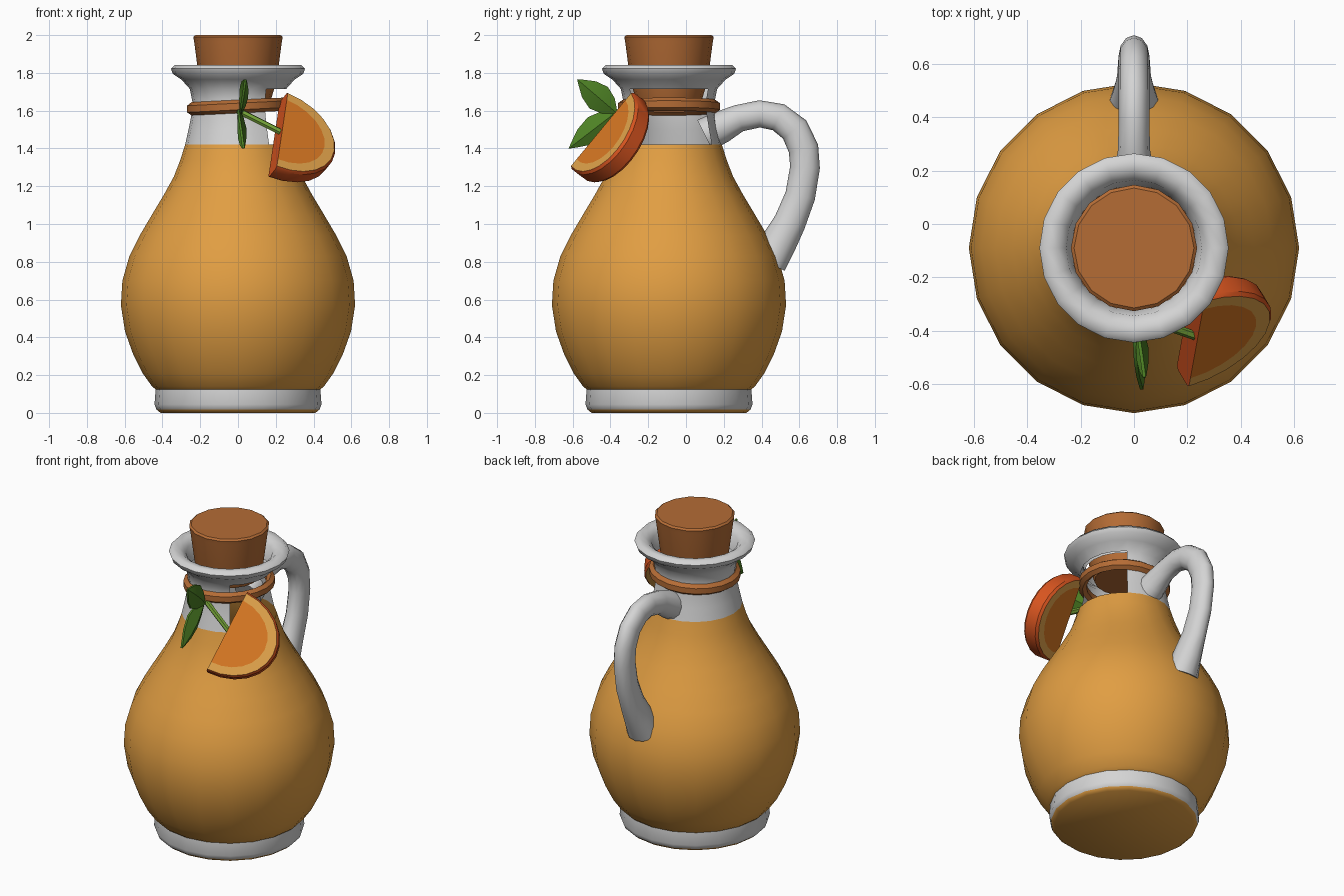
import bpy, bmesh, math
from mathutils import Vector

if "Cube" in bpy.data.objects:
    bpy.data.objects.remove(bpy.data.objects["Cube"])

AXIS_Y = -0.09   # bottle axis is shifted forward, the handle balances it


def mat(name, rgb):
    m = bpy.data.materials.new(name)
    m.diffuse_color = (*rgb, 1)
    m.use_nodes = True
    m.node_tree.nodes["Principled BSDF"].inputs["Base Color"].default_value = m.diffuse_color
    return m


AMBER = mat("amber glaze", (0.75, 0.34, 0.055))
WHITE = mat("pale grey", (0.66, 0.66, 0.66))
CORK = mat("cork brown", (0.46, 0.15, 0.036))
RIND = mat("rind red orange", (0.69, 0.09, 0.014))
PULP = mat("pulp orange", (0.70, 0.19, 0.017))
PITH = mat("pith yellow", (0.76, 0.37, 0.07))
LEAF = mat("leaf green", (0.075, 0.22, 0.018))
STEM = mat("stem green", (0.16, 0.33, 0.035))


def finish(name, bm, mats, angle=40, recalc=True):
    if recalc:
        bmesh.ops.recalc_face_normals(bm, faces=bm.faces)
    me = bpy.data.meshes.new(name)
    bm.to_mesh(me)
    bm.free()
    for m in mats:
        me.materials.append(m)
    ob = bpy.data.objects.new(name, me)
    bpy.context.collection.objects.link(ob)
    bpy.ops.object.select_all(action='DESELECT')
    ob.select_set(True)
    bpy.context.view_layer.objects.active = ob
    bpy.ops.object.shade_smooth_by_angle(angle=math.radians(angle))
    return ob


def skin(bm, rings, closed=True, mats=None):
    """Bridge consecutive rings of points with quads."""
    vs = [[bm.verts.new(p) for p in r] for r in rings]
    n = len(vs[0])
    for k in range(len(vs) - 1):
        for i in range(n if closed else n - 1):
            j = (i + 1) % n
            f = bm.faces.new((vs[k][i], vs[k][j], vs[k + 1][j], vs[k + 1][i]))
            if mats:
                f.material_index = mats[k]
    return vs


def circle(r, z, n):
    return [(r * math.cos(2 * math.pi * i / n), AXIS_Y + r * math.sin(2 * math.pi * i / n), z)
            for i in range(n)]


def lathe(bm, prof, n=20, mats=None):
    return skin(bm, [circle(r, z, n) for r, z in prof], True, mats)


# Body: amber with a pale band above the foot
prof = [(0.41, 0), (0.432, 0.018), (0.442, 0.045), (0.436, 0.125), (0.455, 0.14), (0.505, 0.21),
        (0.555, 0.31), (0.598, 0.43), (0.62, 0.57), (0.612, 0.70), (0.575, 0.83), (0.52, 0.94),
        (0.455, 1.05), (0.395, 1.15), (0.34, 1.25), (0.305, 1.34), (0.28, 1.42)]
bm = bmesh.new()
v = lathe(bm, prof, mats=[1 if 0.01 < p[1] < 0.12 else 0 for p in prof[:-1]])
bm.faces.new(v[0])
finish("bottle_body", bm, [AMBER, WHITE], 45)

# Neck and flared lip, with the opening on the right side of the neck
bm = bmesh.new()
lathe(bm, [(0.28, 1.42), (0.262, 1.50), (0.246, 1.58), (0.242, 1.65), (0.255, 1.715),
           (0.30, 1.765), (0.345, 1.795), (0.355, 1.822), (0.335, 1.843), (0.29, 1.838),
           (0.255, 1.81), (0.235, 1.715)])
bmesh.ops.recalc_face_normals(bm, faces=bm.faces)
gap = [f for f in bm.faces if f.calc_center_median().x > 0.145 and f.calc_center_median().z < 1.70]
bmesh.ops.delete(bm, geom=gap, context='FACES')
finish("neck_and_lip", bm, [WHITE], 60, False)

# Cork stopper
bm = bmesh.new()
v = lathe(bm, [(0.175, 1.66), (0.205, 1.76), (0.232, 1.965), (0.237, 1.99), (0.225, 2.0)], 16)
bm.faces.new(v[0])
bm.faces.new(v[-1])
finish("cork_stopper", bm, [CORK], 40)

# Handle: elliptical tube in the y-z plane (y, z, in-plane radius, half width)
path = [(0.10, 1.47, 0.09, 0.09), (0.19, 1.515, 0.085, 0.075), (0.28, 1.56, 0.072, 0.06),
        (0.39, 1.583, 0.072, 0.058), (0.49, 1.565, 0.075, 0.058), (0.575, 1.50, 0.078, 0.058),
        (0.622, 1.40, 0.08, 0.058), (0.63, 1.30, 0.079, 0.058), (0.605, 1.15, 0.08, 0.06),
        (0.55, 1.01, 0.085, 0.064), (0.49, 0.90, 0.095, 0.08), (0.44, 0.79, 0.09, 0.10)]
rings = []
for k, (y, z, a, b) in enumerate(path):
    p, q = path[max(k - 1, 0)], path[min(k + 1, len(path) - 1)]
    t = Vector((0, q[0] - p[0], q[1] - p[1])).normalized()
    nrm = Vector((0, -t.z, t.y))
    rings.append([Vector((0, y, z)) + nrm * a * math.cos(s) + Vector((b * math.sin(s), 0, 0))
                  for s in [2 * math.pi * i / 12 for i in range(12)]])
bm = bmesh.new()
v = skin(bm, rings)
bm.faces.new(v[0])
bm.faces.new(v[-1])
finish("handle", bm, [WHITE], 60)

# Cord around the neck, slightly tilted
rings = []
for i in range(20):
    a = 2 * math.pi * i / 20
    ring = []
    for j in range(6):
        s = 2 * math.pi * (j + 0.5) / 6
        r = 0.246 + 0.028 * math.cos(s)
        x = r * math.cos(a)
        ring.append((x, AXIS_Y + r * math.sin(a), 1.622 + 0.035 * math.sin(s) + 0.05 * x))
    rings.append(ring)
bm = bmesh.new()
skin(bm, rings + rings[:1])
bmesh.ops.remove_doubles(bm, verts=bm.verts, dist=1e-5)
finish("neck_cord", bm, [CORK], 50)

# Orange slice: half disc, faces with pulp and pith, rind around the edge
C = Vector((0.235, -0.45, 1.50))
U = Vector((-0.115, -0.635, -0.77)).normalized()
V = Vector((0.894, 0.268, -0.357)).normalized()
N = U.cross(V).normalized()
THICK, SEG = 0.105, 12


def arc(scale, depth):
    return [C + U * (-math.cos(math.pi * i / SEG) * 0.262 * scale)
            + V * (math.sin(math.pi * i / SEG) * 0.32 * scale) - N * depth for i in range(SEG + 1)]


bm = bmesh.new()
levels = [arc(0.78, 0), arc(0.96, 0), arc(1.0, 0.015), arc(1.0, THICK - 0.015),
          arc(0.96, THICK), arc(0.78, THICK)]
v = skin(bm, levels, False, [1, 2, 2, 2, 1])
bm.faces.new(v[0])
bm.faces.new(v[-1])
# cut side closing the straight edge
f = bm.faces.new([r[0] for r in v] + [r[-1] for r in reversed(v)])
f.material_index = 2
finish("orange_slice", bm, [PULP, PITH, RIND], 35)

# Stem joining the leaves to the slice
p0, p1 = Vector((0.0, -0.34, 1.60)), Vector((0.26, -0.43, 1.47))
d = (p1 - p0).normalized()
e = d.cross(Vector((0, 0, 1))).normalized()
g = d.cross(e)
bm = bmesh.new()
v = skin(bm, [[p + (e * math.cos(s) + g * math.sin(s)) * 0.017
               for s in [math.pi * i / 3 for i in range(6)]] for p in (p0, p1)])
bm.faces.new(v[0])
bm.faces.new(v[-1])
finish("stem", bm, [STEM], 40)


# Leaves: thin folded blades standing almost in the y-z plane
def leaf(name, base, tip, width):
    base, tip = Vector(base), Vector(tip)
    along = (tip - base).normalized()
    side = along.cross(Vector((1, 0, 0))).normalized()
    bm = bmesh.new()
    rows = []
    for t, w in ((0, 0.12), (0.2, 0.7), (0.45, 1.0), (0.7, 0.75), (0.9, 0.28), (1.0, 0.02)):
        mid = base.lerp(tip, t) + Vector((0.02 * math.sin(math.pi * t), 0, 0))
        edge = Vector((-0.032 * w, 0, 0))
        top = [mid + side * width * w + edge, mid, mid - side * width * w + edge]
        off = Vector((0.012, 0, 0))
        rows.append(top + [p - off for p in reversed(top)])
    v = skin(bm, rows)
    bm.faces.new(v[0])
    bm.faces.new(v[-1])
    finish(name, bm, [LEAF], 30)


leaf("upper_leaf", (0.025, -0.37, 1.59), (0.045, -0.575, 1.765), 0.075)
leaf("lower_leaf", (0.015, -0.36, 1.60), (0.035, -0.62, 1.40), 0.07)
